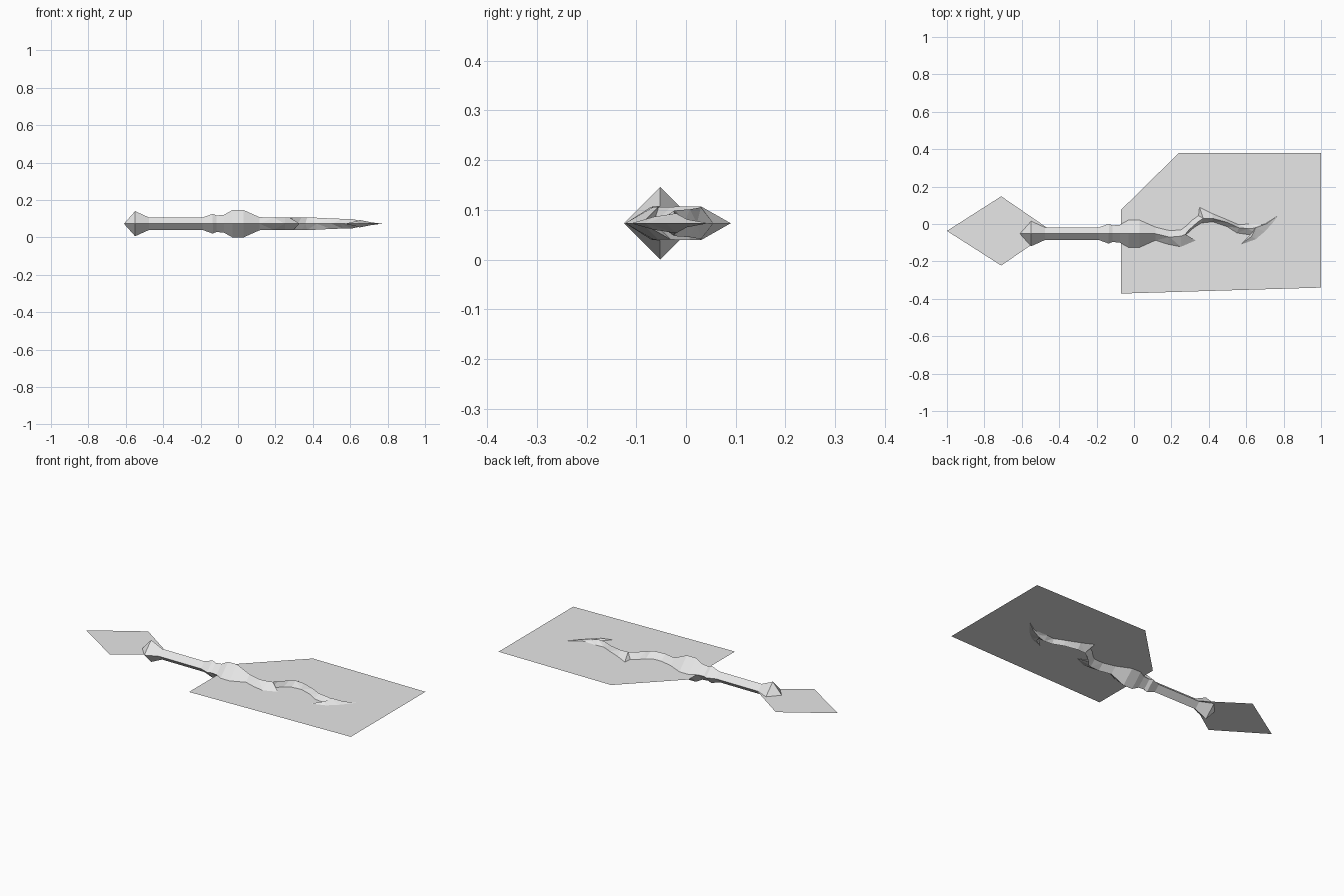
import bpy, bmesh
from mathutils import Vector

cube = bpy.data.objects.get("Cube")
if cube:
    bpy.data.objects.remove(cube, do_unlink=True)

MID_Z = 0.073
AXIS_Y = -0.052

grey = bpy.data.materials.new("light grey")
grey.use_nodes = True
grey.diffuse_color = (0.8, 0.8, 0.8, 1)
grey.node_tree.nodes["Principled BSDF"].inputs["Base Color"].default_value = (0.8, 0.8, 0.8, 1)


def finish(name, bm):
    mesh = bpy.data.meshes.new(name)
    bm.to_mesh(mesh)
    bm.free()
    mesh.materials.append(grey)
    obj = bpy.data.objects.new(name, mesh)
    bpy.context.collection.objects.link(obj)
    return obj


def diamond_loft(name, stations):
    """Loft four-sided sections: left edge, right edge, ridge position, ridge height."""
    bm = bmesh.new()
    rings = []
    for left, right, ridge, h in stations:
        points = [(*left, MID_Z), (*ridge, MID_Z + h), (*right, MID_Z), (*ridge, MID_Z - h)]
        rings.append([bm.verts.new(p) for p in points])
    for a, b in zip(rings, rings[1:]):
        for i in range(4):
            j = (i + 1) % 4
            bm.faces.new((a[i], a[j], b[j], b[i]))
    bm.faces.new(rings[0])
    bm.faces.new(rings[-1])
    bmesh.ops.remove_doubles(bm, verts=bm.verts, dist=0.0002)
    # split the twisted sides so that every facet is flat
    bmesh.ops.triangulate(bm, faces=bm.faces)
    bmesh.ops.recalc_face_normals(bm, faces=bm.faces)
    return finish(name, bm)


def straight(name, profile):
    """Square bar on the main axis from (x, half width) pairs."""
    return diamond_loft(name, [((x, AXIS_Y + r), (x, AXIS_Y - r), (x, AXIS_Y), r)
                               for x, r in profile])


def sheet(name, outline):
    bm = bmesh.new()
    bm.faces.new([bm.verts.new((x, y, MID_Z)) for x, y in outline])
    bmesh.ops.recalc_face_normals(bm, faces=bm.faces)
    for f in bm.faces:
        f.normal_update()
        if f.normal.z < 0:
            f.normal_flip()
    return finish(name, bm)


# Straight parts: pommel, grip, collar and hub
straight("pommel", [(-0.61, 0), (-0.55, 0.067), (-0.475, 0.033)])
straight("grip", [(-0.475, 0.033), (-0.19, 0.033)])
straight("collar", [(-0.19, 0.033), (-0.135, 0.053), (-0.115, 0.044), (-0.075, 0.048)])
straight("hub", [(-0.075, 0.048), (-0.03, 0.073), (0.03, 0.073), (0.115, 0.035)])

# Winding stem with a thorn on each side
diamond_loft("thorned_stem", [
    ((0.115, -0.017), (0.115, -0.087), (0.115, AXIS_Y), 0.035),
    ((0.19, -0.035), (0.18, -0.108), (0.19, -0.07), 0.033),
    ((0.25, -0.032), (0.25, -0.122), (0.25, -0.065), 0.033),
    ((0.28, -0.01), (0.33, -0.088), (0.275, -0.055), 0.033),
    ((0.31, 0.02), (0.27, -0.065), (0.295, -0.03), 0.033),
    ((0.345, 0.045), (0.32, -0.02), (0.34, 0.01), 0.034),
    ((0.35, 0.09), (0.36, 0.005), (0.37, 0.03), 0.034),
    ((0.42, 0.055), (0.42, 0.012), (0.42, 0.03), 0.032),
    ((0.50, 0.022), (0.50, -0.015), (0.50, 0.008), 0.028),
    ((0.56, -0.004), (0.55, -0.048), (0.56, -0.02), 0.026),
    ((0.61, 0.0), (0.62, -0.058), (0.61, -0.025), 0.025),
    ((0.68, 0.0), (0.66, -0.055), (0.67, -0.02), 0.012),
])

# Crescent blade at the end
diamond_loft("crescent_blade", [
    ((0.77, 0.045), (0.77, 0.045), (0.77, 0.045), 0),
    ((0.70, 0.0), (0.745, 0.01), (0.71, 0.002), 0.008),
    ((0.64, -0.01), (0.70, -0.04), (0.65, -0.02), 0.02),
    ((0.62, -0.06), (0.65, -0.082), (0.63, -0.065), 0.013),
    ((0.57, -0.11), (0.57, -0.11), (0.57, -0.11), 0),
])

# Thin flat sheets at both ends
sheet("front_sheet", [(-0.07, 0.075), (0.24, 0.38), (1, 0.38), (1, -0.34), (-0.07, -0.372)])
sheet("rear_sheet", [(-1, -0.037), (-0.71, 0.148), (-0.44, -0.037), (-0.71, -0.222)])
